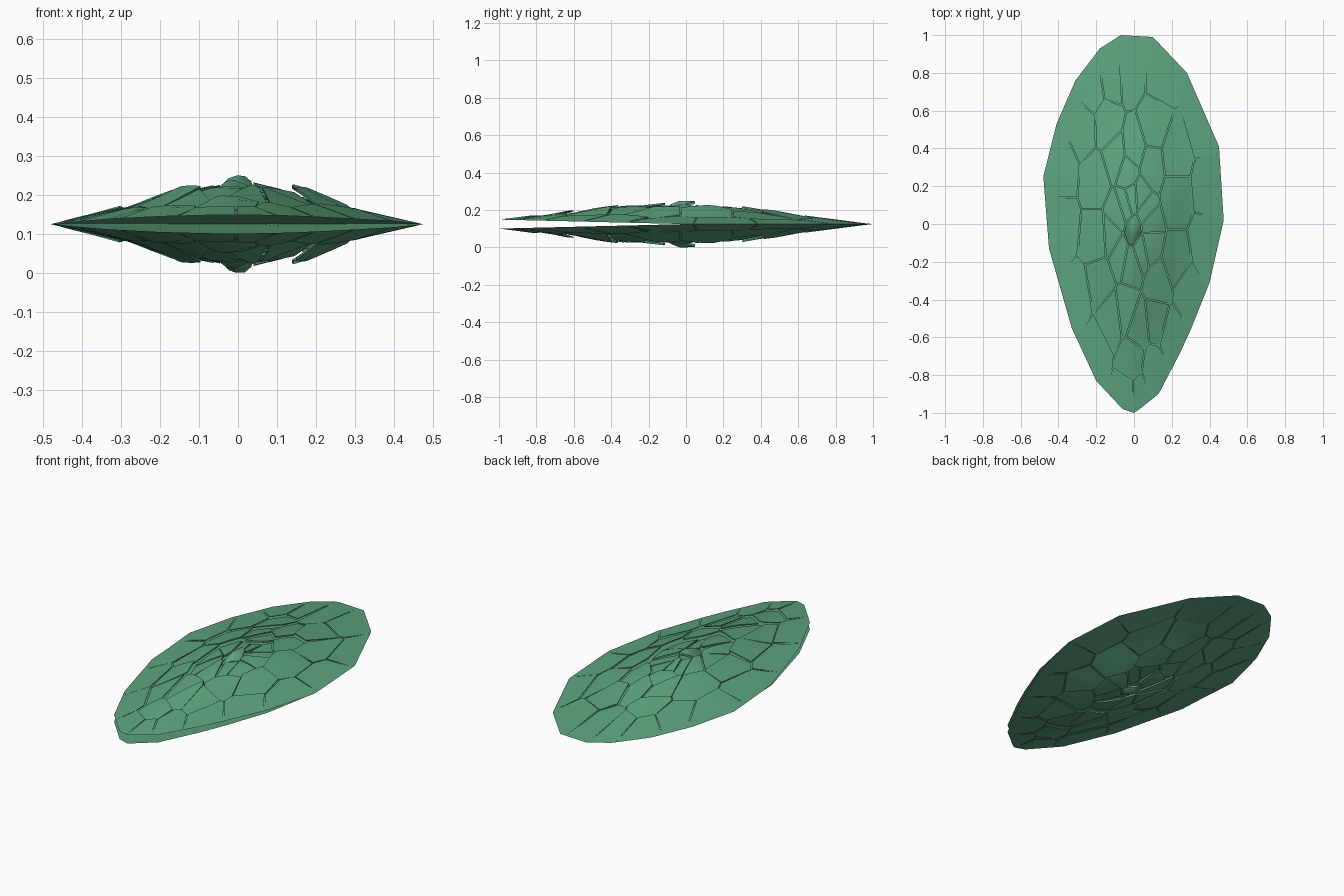
import bpy
import bmesh
import math
import random
from mathutils import Vector

random.seed(4)
if "Cube" in bpy.data.objects:
    bpy.data.objects.remove(bpy.data.objects["Cube"])

MID = 0.125    # height of the seam between the two halves
GAP = 0.003    # half width of a crack

# Rim of the shell, clockwise seen from above
RIM = [Vector(p) for p in (
    (-.07, 1), (.1, .99), (.28, .8), (.45, .41), (.475, .02), (.4, -.31), (.3, -.56),
    (.24, -.69), (.13, -.9), (.03, -.98), (0, -1), (-.06, -.98), (-.2, -.83),
    (-.33, -.55), (-.45, -.13), (-.48, .25), (-.41, .53), (-.31, .76), (-.18, .93))]

# Plate centres: spike first, then rim plates, then the inner plates
SEEDS = [Vector(p) for p in (
    (0, -.04),
    (.14, .8), (.36, .52), (.39, .2), (.38, -.1), (.28, -.36), (.2, -.58), (.1, -.78),
    (-.38, .3), (-.38, -.02), (-.3, -.38), (-.2, -.66), (-.27, .5), (-.22, .72),
    (-.12, .78), (-.02, .8), (-.04, -.9), (.03, -.9), (-.01, -.72),
    (-.14, .52), (.1, .52), (.22, .36), (.22, .14), (.22, -.2), (-.2, .24), (-.2, -.08),
    (-.18, -.3), (-.12, -.5), (.12, -.5), (.02, -.54), (-.04, -.46), (.13, -.32),
    (0, .4), (-.1, .36), (.09, .3), (-.03, .27))]
for i in range(11):
    a = math.tau * i / 11
    r = random.uniform(.12, .22)
    SEEDS.append(Vector((.55 * r * math.cos(a), r * math.sin(a))))

# Dome height against distance from the middle (0) to the rim (1)
PROFILE = [(0, .078), (.25, .075), (.42, .06), (.62, .036), (1, 0), (2, 0)]


def radius(p):
    """Distance from the middle, scaled so that the rim is 1."""
    best = 0
    for a, b in zip(RIM, RIM[1:] + RIM[:1]):
        n = Vector((a.y - b.y, b.x - a.x))
        best = max(best, n.dot(p) / n.dot(a))
    return best


def dome(p):
    r = radius(p)
    for (r0, h0), (r1, h1) in zip(PROFILE, PROFILE[1:]):
        if r <= r1:
            return h0 + (h1 - h0) * (r - r0) / (r1 - r0)
    return 0


def opening(p):
    """The halves gape towards the front."""
    return max(0, -p.y) * .024


def clip(poly, n, c):
    """Keep the part of a polygon where n.p <= c."""
    out = []
    for a, b in zip(poly, poly[1:] + poly[:1]):
        da, db = n.dot(a) - c, n.dot(b) - c
        if da <= 0:
            out.append(a)
        if da * db < 0:
            out.append(a.lerp(b, da / (da - db)))
    return out


def cell(seed):
    """Cracked piece around a seed, stretched along the shell."""
    poly = list(RIM)
    for other in SEEDS:
        if other is seed:
            continue
        d = other - seed
        n = Vector((4 * d.x, d.y))
        poly = clip(poly, n, n.dot((seed + other) / 2) - GAP * n.length)
        if len(poly) < 3:
            return []
    return poly


def divide(poly, step=.08):
    out = []
    for a, b in zip(poly, poly[1:] + poly[:1]):
        k = max(1, math.ceil((b - a).length / step))
        out += [a.lerp(b, i / k) for i in range(k)]
    return out


def disc(bm, loop, centre, scales, height, flip=False):
    """Concentric rings closed by a fan; returns the outer ring."""
    rings = []
    for s in scales:
        pts = [centre.lerp(p, s) for p in loop]
        rings.append([bm.verts.new((p.x, p.y, height(p))) for p in pts])
    hub = bm.verts.new((centre.x, centre.y, height(centre)))
    n = len(loop)
    for i in range(n):
        j = (i + 1) % n
        faces = [(o[i], o[j], q[j], q[i]) for o, q in zip(rings, rings[1:])]
        faces.append((rings[-1][i], rings[-1][j], hub))
        for f in faces:
            bm.faces.new(f[::-1] if flip else f)
    return rings[0]


def add_plate(bm, index, seed):
    """Thin slab whose edge nearest the middle is lifted off the dome."""
    poly = cell(seed)
    if not poly:
        return
    loop = divide(poly)
    centre = sum(loop, Vector((0, 0))) / len(loop)
    radii = [radius(p) for p in loop]
    low, high = min(radii), max(radii)
    if index == 0:
        tilt = .046
    elif high > .97:
        tilt = random.uniform(.004, .014)
    else:
        tilt = random.uniform(.012, .034)

    def top(p):
        lift = tilt * min(1, max(0, (high - radius(p)) / (high - low)))
        return dome(p) + opening(p) + lift

    def bottom(p):
        return top(p) - .012 * max(0, 1 - radius(p))

    upper = disc(bm, loop, centre, (1, .55), top, flip=True)
    lower = disc(bm, loop, centre, (1,), bottom)
    n = len(loop)
    for i in range(n):
        j = (i + 1) % n
        bm.faces.new((upper[i], upper[j], lower[j], lower[i]))


def finish(name, bm, mat):
    """Store the upper half and mirror it below the seam."""
    bmesh.ops.remove_doubles(bm, verts=bm.verts, dist=1e-5)
    bmesh.ops.recalc_face_normals(bm, faces=bm.faces)
    mesh = bpy.data.meshes.new(name)
    bm.to_mesh(mesh)
    bm.free()
    mesh.materials.append(mat)
    ob = bpy.data.objects.new(name, mesh)
    bpy.context.collection.objects.link(ob)
    ob.location.z = MID
    bpy.ops.object.select_all(action='DESELECT')
    ob.select_set(True)
    bpy.context.view_layer.objects.active = ob
    bpy.ops.object.shade_smooth_by_angle(angle=math.radians(30))
    mirror = ob.modifiers.new("lower_half", 'MIRROR')
    mirror.use_axis = (False, False, True)
    mirror.use_mirror_merge = False


green = bpy.data.materials.new("shell_green")
green.use_nodes = True
colour = (.11, .37, .21, 1)
green.diffuse_color = colour
green.node_tree.nodes["Principled BSDF"].inputs["Base Color"].default_value = colour

# Cracked outer plates
plates = bmesh.new()
for index, seed in enumerate(SEEDS):
    add_plate(plates, index, seed)
finish("shell_plates", plates, green)

# Thin shell under the plates, seen in the cracks
base = bmesh.new()
disc(base, divide(RIM), Vector((0, 0)), (1, .8, .62, .42, .25),
     lambda p: dome(p) * .8 + opening(p), flip=True)
finish("shell_base", base, green)
